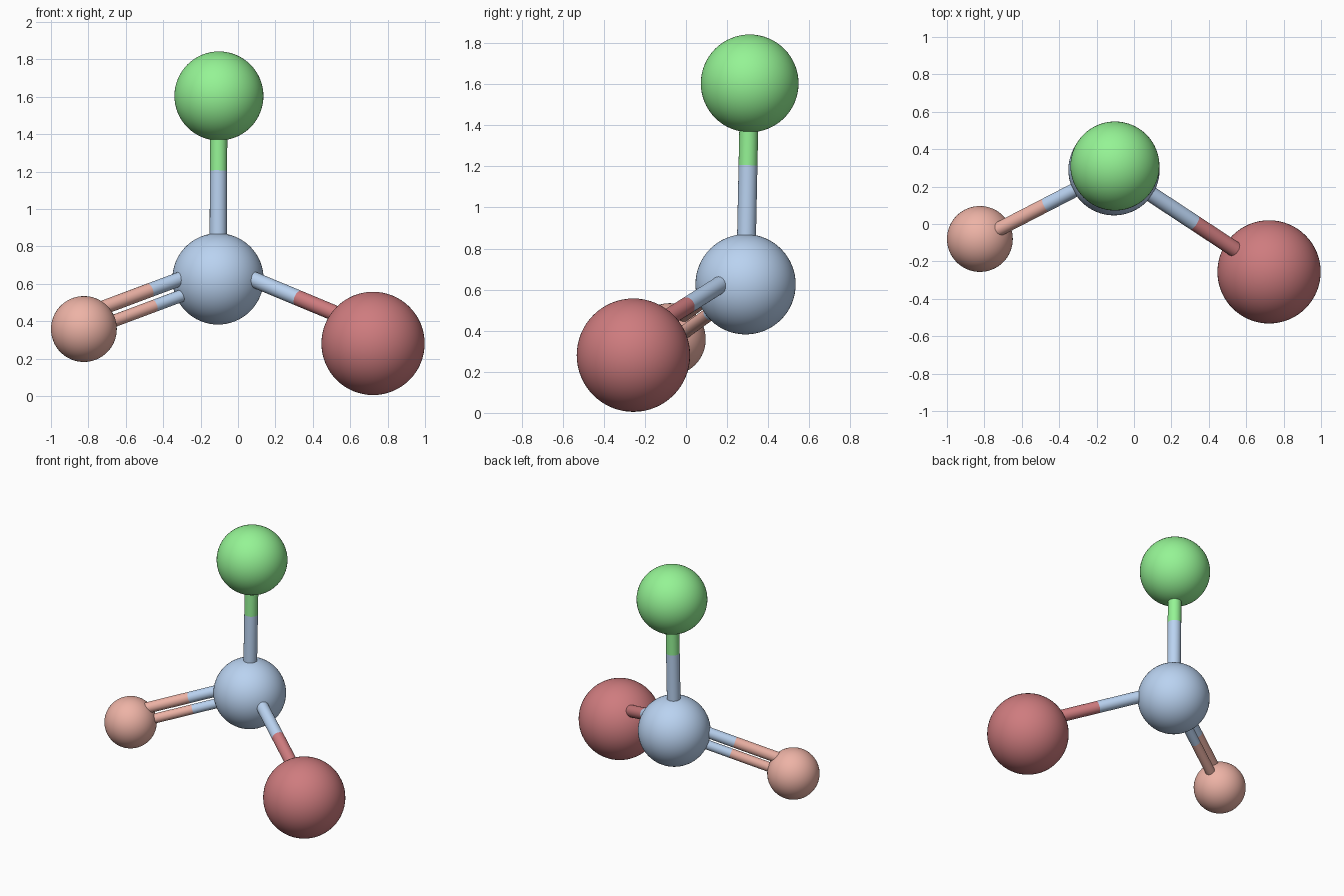
import bpy
from mathutils import Vector

if "Cube" in bpy.data.objects:
    bpy.data.objects.remove(bpy.data.objects["Cube"])


def material(name, rgb):
    m = bpy.data.materials.new(name)
    m.diffuse_color = (*rgb, 1)
    m.use_nodes = True
    m.node_tree.nodes["Principled BSDF"].inputs["Base Color"].default_value = m.diffuse_color
    return m


BLUE = material("pale_blue", (0.49, 0.65, 0.88))
GREEN = material("green", (0.30, 0.90, 0.30))
PINK = material("salmon", (0.85, 0.45, 0.38))
RED = material("dull_red", (0.62, 0.20, 0.21))


def finish(name, mat):
    ob = bpy.context.object
    ob.name = name
    ob.data.materials.append(mat)
    bpy.ops.object.shade_smooth_by_angle()
    return ob


def atom(name, pos, radius, mat):
    bpy.ops.mesh.primitive_uv_sphere_add(
        segments=64, ring_count=32, radius=radius, location=pos)
    finish(name, mat)
    return Vector(pos)


def rod(name, a, b, radius, mat):
    d = b - a
    bpy.ops.mesh.primitive_cylinder_add(
        vertices=32, radius=radius, depth=d.length, location=(a + b) / 2,
        rotation=d.to_track_quat('Z', 'Y').to_euler())
    finish(name, mat)


def bond(name, a, b, radius, mat, split=0.5, lift=0.0):
    """Two-coloured rod from a to b, lifted square to its axis in the vertical plane."""
    axis = (b - a).normalized()
    up = Vector((0, 0, 1)) - axis * axis.z
    if lift:
        shift = up.normalized() * lift
        a, b = a + shift, b + shift
    start, end = a.lerp(b, 0.12), a.lerp(b, 0.93)
    mid = a.lerp(b, split)
    rod(name + "_inner", start, mid, radius, BLUE)
    rod(name + "_outer", mid, end, radius, mat)


# Atoms
centre = atom("sulfur_atom", (-0.107, 0.29, 0.626), 0.244, BLUE)
top = atom("chlorine_atom", (-0.102, 0.31, 1.604), 0.238, GREEN)
left = atom("oxygen_atom", (-0.824, -0.08, 0.358), 0.176, PINK)
right = atom("bromine_atom", (0.722, -0.256, 0.281), 0.276, RED)

# Single bonds
bond("chlorine_bond", centre, top, 0.046, GREEN, split=0.593)
bond("bromine_bond", centre, right, 0.042, RED, split=0.495, lift=0.072)

# Double bond
bond("upper_oxygen_bond", centre, left, 0.038, PINK, split=0.48, lift=0.072)
bond("lower_oxygen_bond", centre, left, 0.033, PINK, split=0.48, lift=-0.016)
